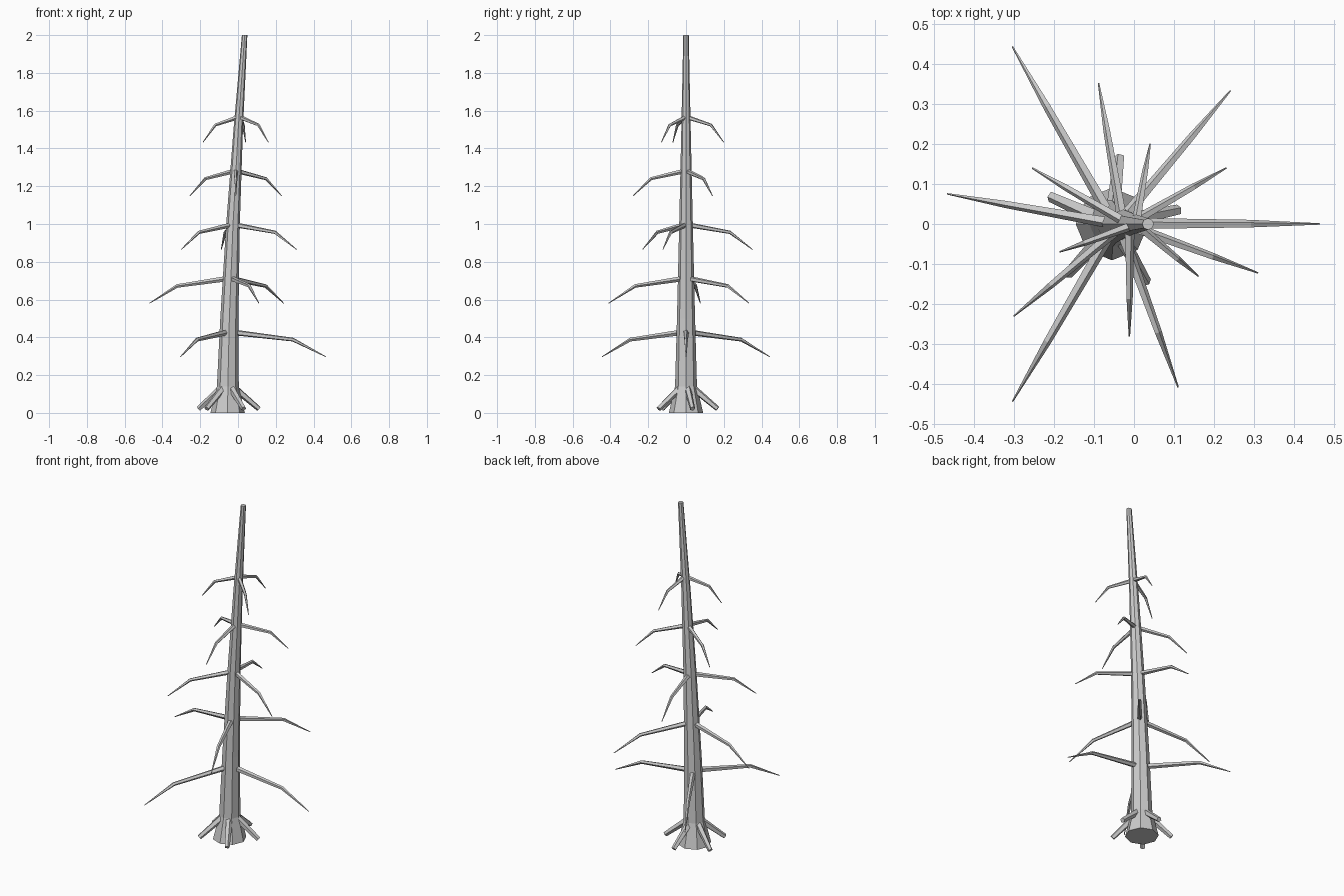
import bpy, bmesh, math
from mathutils import Vector

if "Cube" in bpy.data.objects:
    bpy.data.objects.remove(bpy.data.objects["Cube"])


def tube(name, pts, radii, sides, level_rings=False):
    """Flat-shaded tapered tube through the points."""
    bm = bmesh.new()
    pts = [Vector(p) for p in pts]
    rings = []
    for i, (p, r) in enumerate(zip(pts, radii)):
        d = (pts[min(i + 1, len(pts) - 1)] - pts[max(i - 1, 0)]).normalized()
        if level_rings:
            u, v = Vector((1, 0, 0)), Vector((0, 1, 0))
        else:
            u = Vector((0, 0, 1)).cross(d).normalized()
            v = d.cross(u)
        rings.append([bm.verts.new(p + r * (u * math.cos(a) + v * math.sin(a)))
                      for a in (2 * math.pi * k / sides for k in range(sides))])
    for lo, hi in zip(rings, rings[1:]):
        for k in range(sides):
            n = (k + 1) % sides
            bm.faces.new((lo[k], lo[n], hi[n], hi[k]))
    bm.faces.new(rings[0][::-1])
    bm.faces.new(rings[-1])
    bmesh.ops.recalc_face_normals(bm, faces=bm.faces)
    me = bpy.data.meshes.new(name)
    bm.to_mesh(me)
    bm.free()
    ob = bpy.data.objects.new(name, me)
    bpy.context.collection.objects.link(ob)
    return ob


def lean(z):
    return -0.055 + 0.0287 * z ** 1.65


def polar(cx, r, deg, z):
    a = math.radians(deg)
    return (cx + r * math.cos(a), r * math.sin(a), z)


# Leaning trunk with a flared foot
heights = [0, 0.14, 0.5, 1.0, 1.5, 2.0]
tube("trunk", [(lean(z), 0, z) for z in heights],
     [0.091, 0.058, 0.048, 0.036, 0.025, 0.0145], 8, True)

# Five stubby roots
for i in range(5):
    a = 12 + 72 * i
    tube(f"root_{i + 1}", [polar(-0.054, 0.03, a, 0.137), polar(-0.054, 0.168, a, 0.022)],
         [0.02, 0.014], 5)

# Five whorls of three drooping branches, each whorl turned by 50 degrees
for lv in range(5):
    z = 0.43 + 0.284 * lv
    R = 0.513 - 0.0775 * lv
    s = 1 - 0.06 * lv
    for j in range(3):
        a = 50 * lv + 120 * j
        c = lean(z)
        tube(f"branch_{lv + 1}_{j + 1}",
             [polar(c, 0.01, a, z - 0.002), polar(c, R * 0.66, a, z - 0.042), polar(c, R, a, z - 0.133)],
             [0.016 * s, 0.0105 * s, 0.002], 5)
